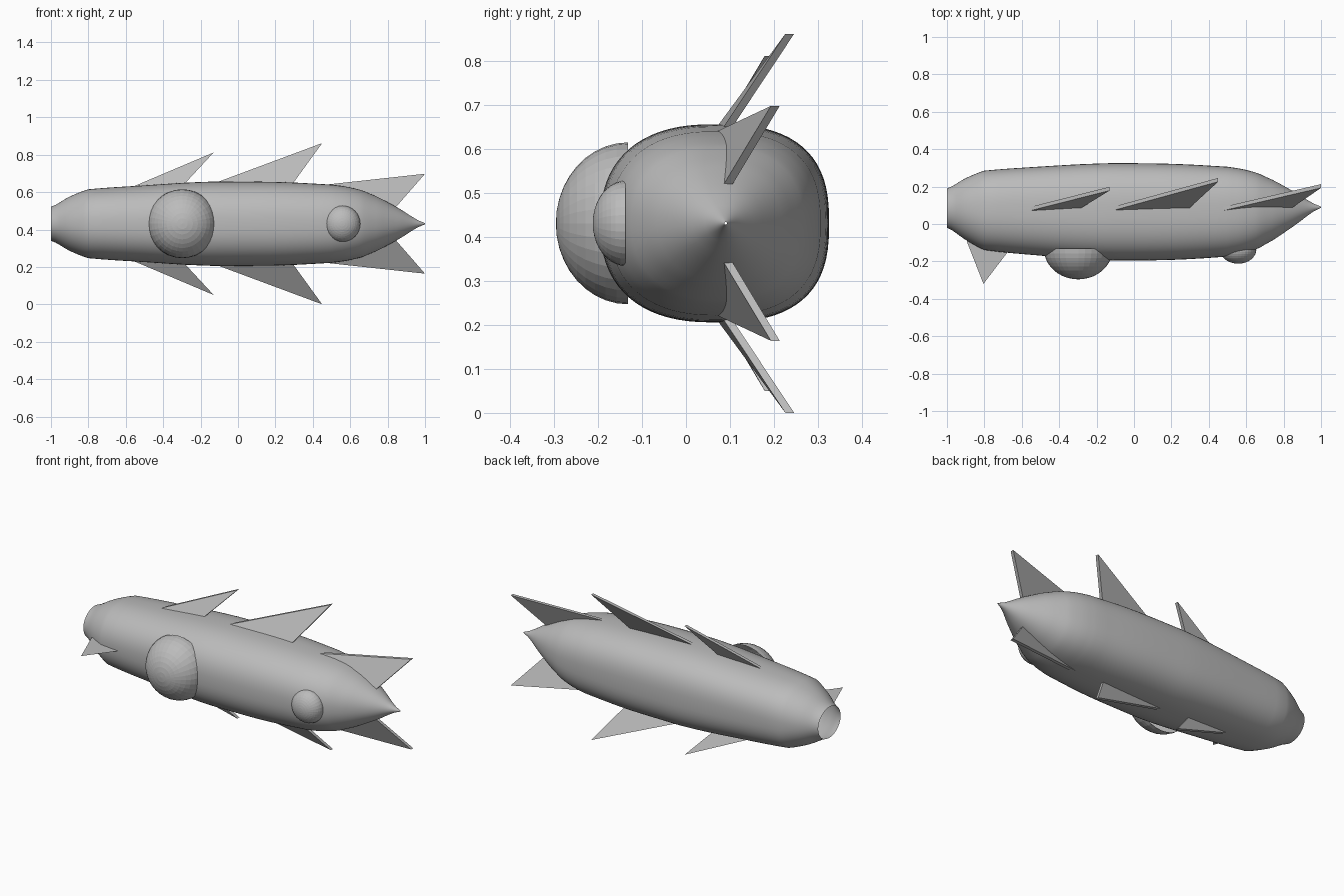
import bpy, bmesh, math
from mathutils import Vector

if "Cube" in bpy.data.objects:
    bpy.data.objects.remove(bpy.data.objects["Cube"])

ZC = 0.431  # height of the hull axis

grey = bpy.data.materials.new("plain grey")
grey.diffuse_color = (0.5, 0.5, 0.5, 1)
grey.use_nodes = True
grey.node_tree.nodes["Principled BSDF"].inputs["Base Color"].default_value = grey.diffuse_color


def make_object(name, bm, smooth=False):
    bmesh.ops.recalc_face_normals(bm, faces=bm.faces)
    me = bpy.data.meshes.new(name)
    bm.to_mesh(me)
    bm.free()
    me.materials.append(grey)
    for p in me.polygons:
        p.use_smooth = smooth
    ob = bpy.data.objects.new(name, me)
    bpy.context.collection.objects.link(ob)
    return ob


def catmull(a, b, c, d, t):
    return 0.5 * (2 * b + (c - a) * t + (2 * a - 5 * b + 4 * c - d) * t * t
                  + (3 * b - a - 3 * c + d) * t ** 3)


# Hull stations: x, centre y, half width in y, half height in z, squareness
STATIONS = [Vector(s) for s in (
    (-1.0, 0.085, 0.105, 0.091, 2.0),
    (-0.9, 0.080, 0.165, 0.145, 2.1),
    (-0.8, 0.073, 0.212, 0.184, 2.25),
    (-0.5, 0.069, 0.238, 0.205, 2.35),
    (-0.2, 0.066, 0.257, 0.223, 2.4),
    (0.0, 0.065, 0.260, 0.225, 2.4),
    (0.25, 0.065, 0.255, 0.222, 2.4),
    (0.5, 0.066, 0.240, 0.209, 2.35),
    (0.6, 0.068, 0.221, 0.194, 2.3),
    (0.7, 0.072, 0.182, 0.163, 2.2),
    (0.85, 0.081, 0.095, 0.088, 2.1),
    (1.0, 0.090, 0.003, 0.003, 2.0))]


def hull():
    sides, steps = 72, 4
    rows = []
    last = len(STATIONS) - 1
    for i in range(last):
        p0, p1 = STATIONS[max(i - 1, 0)], STATIONS[i]
        p2, p3 = STATIONS[i + 1], STATIONS[min(i + 2, last)]
        for k in range(steps):
            t = k / steps
            s = [catmull(p0[j], p1[j], p2[j], p3[j], t) for j in range(5)]
            s[0] = p1[0] + (p2[0] - p1[0]) * t
            rows.append(s)
    rows.append(list(STATIONS[-1]))
    bm = bmesh.new()
    rings = []
    for x, yc, ry, rz, n in rows:
        ring = []
        for k in range(sides):
            a = 2 * math.pi * k / sides
            c, s = math.cos(a), math.sin(a)
            # the back (+y) is a little squarer than the front
            e = 2 / (n + (0.25 * (n - 2) / 0.4 if c > 0 else 0))
            ring.append(bm.verts.new((
                x,
                yc + ry * math.copysign(abs(c) ** e, c),
                ZC + rz * math.copysign(abs(s) ** e, s))))
        rings.append(ring)
    # open tube: both ends stay uncapped
    for r0, r1 in zip(rings, rings[1:]):
        for k in range(sides):
            m = (k + 1) % sides
            bm.faces.new((r0[k], r0[m], r1[m], r1[k]))
    return make_object("hull", bm, True)


def dome(name, x, y, radius, depth):
    # half ellipsoid bulging towards the front (-y)
    bm = bmesh.new()
    bmesh.ops.create_uvsphere(bm, u_segments=32, v_segments=20, radius=1)
    bmesh.ops.delete(bm, geom=[v for v in bm.verts if v.co.z < -0.01],
                     context='VERTS')
    for v in bm.verts:
        a, b, h = v.co
        v.co = (x + radius * a, y - depth * h, ZC + radius * b)
    return make_object(name, bm)


def fin(name, start, end, tip, side):
    # thin triangular plate, thickened along y; side mirrors it in z
    bm = bmesh.new()
    pts = [Vector((p[0], p[1], ZC + side * (p[2] - ZC)))
           for p in (start, end, tip)]
    near = [bm.verts.new(p) for p in pts]
    far = [bm.verts.new(p + Vector((0, 0.02, 0))) for p in pts]
    bm.faces.new(near)
    bm.faces.new(far[::-1])
    for k in range(3):
        m = (k + 1) % 3
        bm.faces.new((near[k], far[k], far[m], near[m]))
    return make_object(name, bm)


hull()

# Bulges on the front flank
dome("large_dome", -0.298, -0.132, 0.184, 0.164)
dome("small_dome", 0.557, -0.137, 0.097, 0.075)

# Three swept fins above, mirrored below
FINS = {
    "rear_fin": ((-0.56, 0.070, 0.630), (-0.285, 0.084, 0.645), (-0.13, 0.179, 0.812)),
    "middle_fin": ((-0.12, 0.070, 0.650), (0.295, 0.084, 0.648), (0.45, 0.226, 0.862)),
    "nose_fin": ((0.47, 0.070, 0.640), (0.84, 0.083, 0.515), (1.0, 0.193, 0.698)),
}
for name, pts in FINS.items():
    fin("upper_" + name, *pts, 1)
    fin("lower_" + name, *pts, -1)

# Paper-thin flat fin near the tail on the front flank
bm = bmesh.new()
bm.faces.new([bm.verts.new((x, y, ZC)) for x, y in
              ((-0.895, -0.09), (-0.805, -0.32), (-0.66, -0.13))])
make_object("tail_side_fin", bm)
